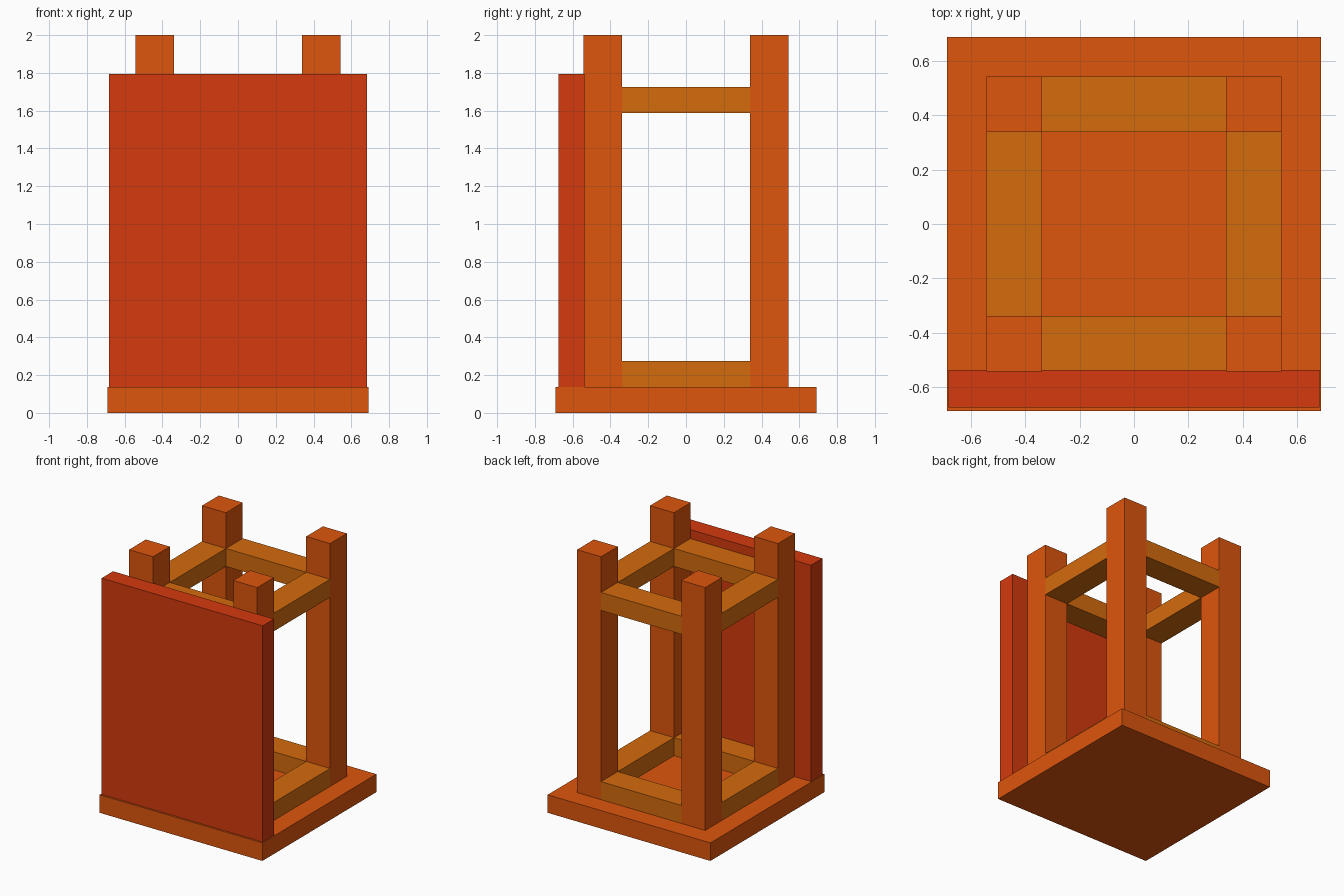
import bpy

if "Cube" in bpy.data.objects:
    bpy.data.objects.remove(bpy.data.objects["Cube"])


def material(name, rgb):
    mat = bpy.data.materials.new(name)
    mat.diffuse_color = (*rgb, 1.0)
    mat.use_nodes = True
    mat.node_tree.nodes["Principled BSDF"].inputs["Base Color"].default_value = mat.diffuse_color
    return mat


def box(name, x, y, z, mat):
    """Axis-aligned box from (min, max) ranges."""
    bpy.ops.mesh.primitive_cube_add(
        size=1, location=[(a + b) / 2 for a, b in (x, y, z)])
    obj = bpy.context.object
    obj.name = obj.data.name = name
    obj.scale = [b - a for a, b in (x, y, z)]
    bpy.ops.object.transform_apply(location=False, rotation=False, scale=True)
    obj.data.materials.append(mat)
    return obj


orange = material("orange", (0.73, 0.093, 0.004))
amber = material("amber", (0.66, 0.147, 0.004))
red = material("red", (0.665, 0.042, 0.004))

INNER, OUTER = 0.34, 0.543   # post faces measured from the centre
BASE_TOP = 0.138


def side_range(sign):
    return tuple(sorted((sign * INNER, sign * OUTER)))


# Base slab
box("base", (-0.69, 0.69), (-0.69, 0.69), (0, BASE_TOP), orange)

# Four corner posts
for sx, x_name in ((-1, "left"), (1, "right")):
    for sy, y_name in ((-1, "front"), (1, "back")):
        box(f"{y_name}_{x_name}_post", side_range(sx), side_range(sy),
            (BASE_TOP, 2.0), orange)

# Lower and upper rings of rails between the posts
span = (-INNER, INNER)
for level, z in (("lower", (BASE_TOP, 0.276)), ("upper", (1.588, 1.726))):
    for s, x_name, y_name in ((-1, "left", "front"), (1, "right", "back")):
        box(f"{level}_{x_name}_rail", side_range(s), span, z, amber)
        box(f"{level}_{y_name}_rail", span, side_range(s), z, amber)

# Front panel
box("front_panel", (-0.683, 0.683), (-0.676, -0.538), (BASE_TOP, 1.795), red)
